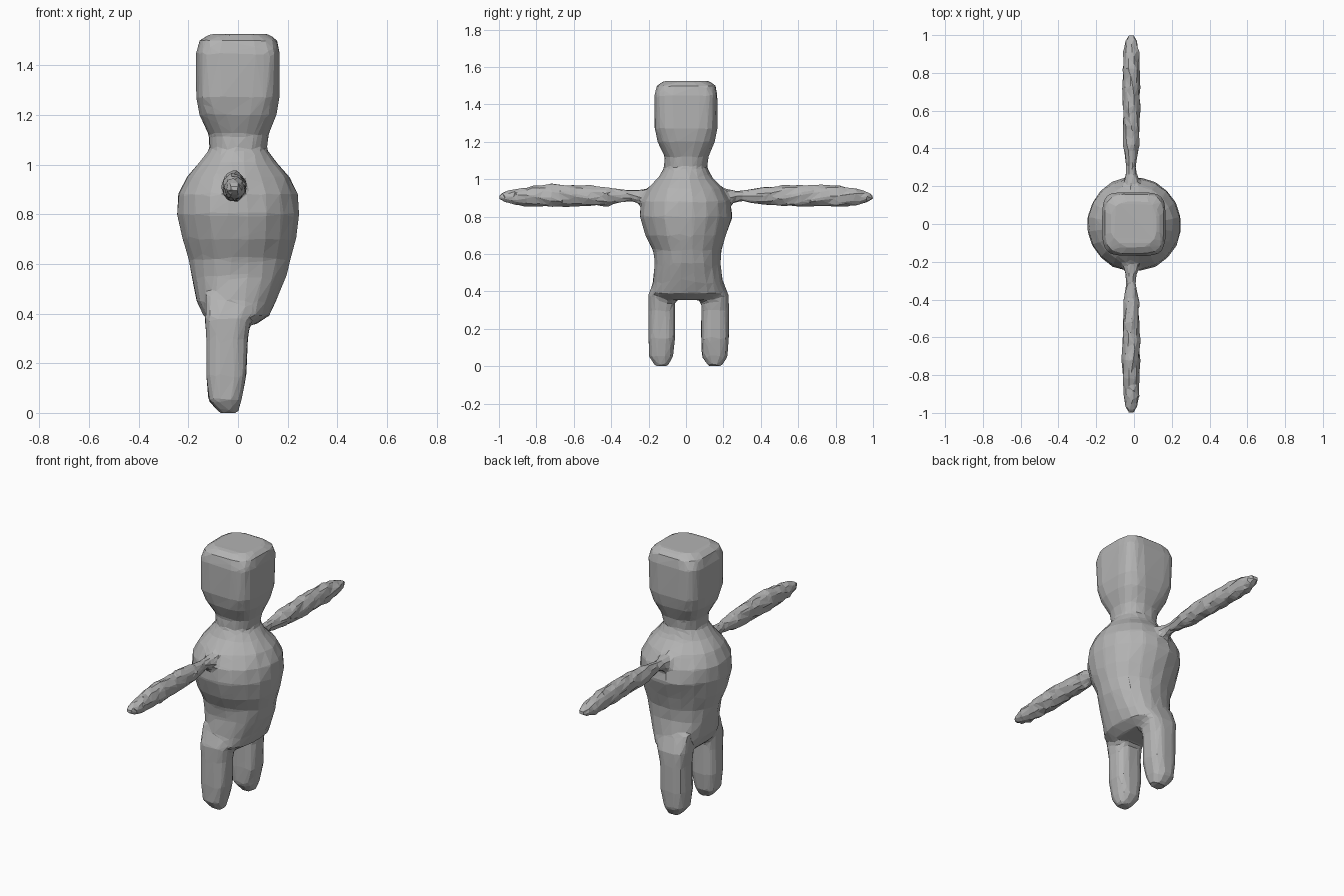
import bpy, bmesh, math, random
from mathutils import Vector

random.seed(4)
bm = bmesh.new()


def signed_pow(v, p):
    return math.copysign(abs(v) ** p, v)


def loft(rings, sides, axis='Z', jitter=0.0, twist=0.0):
    """Skin rounded sections: (position, a_min, a_max, b_min, b_max, squareness)."""
    loops = []
    for i, (pos, a0, a1, b0, b1, sq) in enumerate(rings):
        loop = []
        for k in range(sides):
            t = 2 * math.pi * (k + 0.5) / sides + twist * i
            s = 1 + random.uniform(-jitter, jitter)
            a = (a0 + a1) / 2 + (a1 - a0) / 2 * s * signed_pow(math.cos(t), 2 / sq)
            b = (b0 + b1) / 2 + (b1 - b0) / 2 * s * signed_pow(math.sin(t), 2 / sq)
            co = (a, b, pos) if axis == 'Z' else (a, pos, b)
            loop.append(bm.verts.new(co))
        loops.append(loop)
    faces = [bm.faces.new((l0[k], l0[(k + 1) % sides], l1[(k + 1) % sides], l1[k]))
             for l0, l1 in zip(loops, loops[1:]) for k in range(sides)]
    faces += [bm.faces.new(loops[0][::-1]), bm.faces.new(loops[-1])]
    bmesh.ops.recalc_face_normals(bm, faces=faces)


# torso, neck and head
loft([
    (0.355, -0.10, 0.07, -0.15, 0.17, 2.4),
    (0.39, -0.14, 0.125, -0.185, 0.21, 2.4),
    (0.45, -0.168, 0.155, -0.178, 0.20, 2.3),
    (0.55, -0.188, 0.195, -0.168, 0.185, 2.2),
    (0.62, -0.202, 0.215, -0.18, 0.19, 2),
    (0.70, -0.228, 0.237, -0.22, 0.217, 2),
    (0.80, -0.25, 0.25, -0.252, 0.25, 2),
    (0.88, -0.242, 0.242, -0.243, 0.24, 2),
    (0.95, -0.208, 0.208, -0.205, 0.20, 2),
    (1.01, -0.155, 0.155, -0.15, 0.14, 2),
    (1.06, -0.117, 0.117, -0.118, 0.115, 2.2),
    (1.12, -0.118, 0.125, -0.115, 0.12, 2.5),
    (1.20, -0.155, 0.155, -0.152, 0.155, 3.2),
    (1.27, -0.168, 0.166, -0.168, 0.168, 4),
    (1.45, -0.168, 0.168, -0.168, 0.17, 4.5),
    (1.50, -0.155, 0.158, -0.155, 0.158, 4),
    (1.525, -0.115, 0.125, -0.12, 0.125, 3),
], 20, jitter=0.012)

# legs
for y0, y1 in ((-0.203, -0.058), (0.08, 0.23)):
    loft([
        (0.0, -0.075, 0.0, y0 + 0.04, y1 - 0.04, 2.2),
        (0.05, -0.12, 0.015, y0 + 0.005, y1 - 0.008, 2.6),
        (0.15, -0.128, 0.034, y0, y1, 3),
        (0.30, -0.128, 0.04, y0, y1, 3),
        (0.38, -0.135, 0.055, y0, y1, 3),
        (0.48, -0.13, 0.08, y0 + 0.04, y1 - 0.04, 2.5),
    ], 12, jitter=0.03)

# arms, narrow at the shoulder and knobbly along their length
for side in (-1, 1):
    loft([(side * y, -0.015 - w, -0.015 + w, z0, z1, 2) for y, w, z0, z1 in (
        (0.16, 0.06, 0.84, 0.97),
        (0.23, 0.045, 0.855, 0.95),
        (0.29, 0.028, 0.88, 0.945),
        (0.34, 0.033, 0.872, 0.95),
        (0.42, 0.046, 0.855, 0.965),
        (0.52, 0.05, 0.85, 0.975),
        (0.62, 0.05, 0.85, 0.978),
        (0.72, 0.051, 0.85, 0.978),
        (0.82, 0.05, 0.85, 0.97),
        (0.91, 0.046, 0.857, 0.952),
        (0.965, 0.036, 0.87, 0.938),
        (1.004, 0.014, 0.895, 0.918))],
        7, axis='Y', jitter=0.1, twist=0.4)

rough = bpy.data.meshes.new("figure_rough")
bm.to_mesh(rough)
bm.free()
figure = bpy.data.objects.new("figure", rough)
bpy.context.collection.objects.link(figure)

# fuse the parts into one skin and reduce it to irregular flat facets
fuse = figure.modifiers.new("fuse", 'REMESH')
fuse.mode = 'VOXEL'
fuse.voxel_size = 0.014
facet = figure.modifiers.new("facet", 'DECIMATE')
facet.ratio = 0.075
bpy.context.view_layer.update()
deps = bpy.context.evaluated_depsgraph_get()
skin = bpy.data.meshes.new_from_object(figure.evaluated_get(deps))
figure.modifiers.clear()
figure.data = skin
for p in skin.polygons:
    p.use_smooth = False

# settle the feet on the ground
low = min(v.co.z for v in skin.vertices)
for v in skin.vertices:
    v.co -= Vector((0, 0, low))

grey = bpy.data.materials.new("mid grey")
grey.diffuse_color = (0.45, 0.45, 0.45, 1)
skin.materials.clear()
skin.materials.append(grey)
